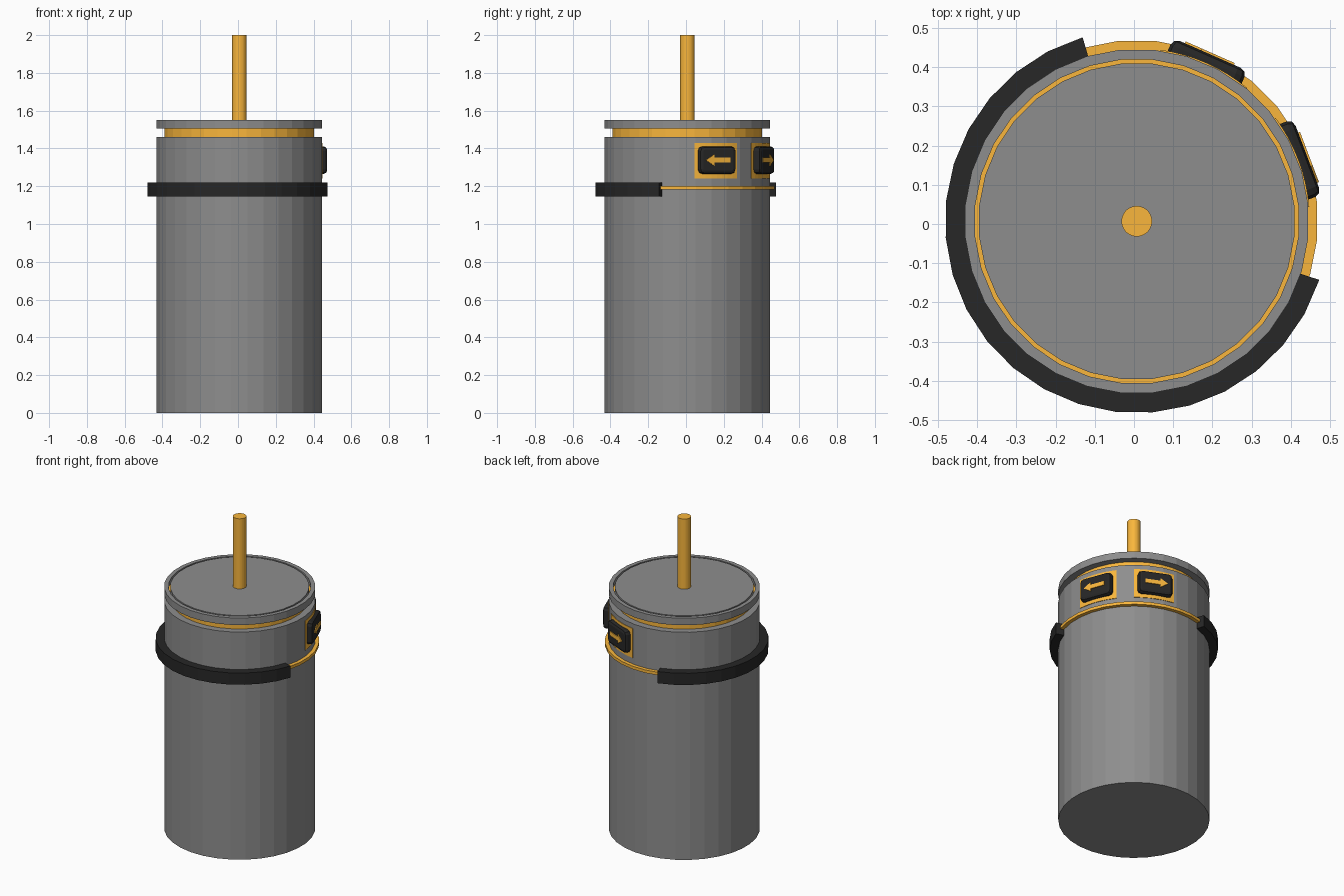
import bpy, bmesh
from math import sin, cos, radians, pi
from mathutils import Matrix, Vector

if "Cube" in bpy.data.objects:
    bpy.data.objects.remove(bpy.data.objects["Cube"])

CX = CY = 0.007   # axis of the canister
SIDES = 32


def material(name, rgb):
    m = bpy.data.materials.new(name)
    m.diffuse_color = (*rgb, 1)
    m.use_nodes = True
    m.node_tree.nodes["Principled BSDF"].inputs["Base Color"].default_value = m.diffuse_color
    return m


GREY = material("dark_grey", (0.27, 0.27, 0.27))
GOLD = material("gold", (0.95, 0.47, 0.045))
BLACK = material("black", (0.02, 0.02, 0.02))


def finish(name, bm, mat, matrix=None):
    bmesh.ops.recalc_face_normals(bm, faces=bm.faces)
    me = bpy.data.meshes.new(name)
    bm.to_mesh(me)
    bm.free()
    ob = bpy.data.objects.new(name, me)
    bpy.context.collection.objects.link(ob)
    ob.matrix_world = Matrix.Translation((CX, CY, 0)) @ (matrix or Matrix())
    me.materials.append(mat)
    return ob


def sweep(name, section, a0, a1, n, mat):
    """Closed (radius, z) section swept around the axis from a0 to a1 degrees."""
    bm = bmesh.new()
    full = abs(a1 - a0 - 360) < 1e-6
    rings = []
    for i in range(n if full else n + 1):
        a = radians(a0 + (a1 - a0) * i / n)
        rings.append([bm.verts.new((r * cos(a), r * sin(a), z)) for r, z in section])
    k = len(section)
    for i in range(n):
        p, q = rings[i], rings[(i + 1) % len(rings)]
        for j in range(k):
            bm.faces.new((p[j], q[j], q[(j + 1) % k], p[(j + 1) % k]))
    if not full:
        bm.faces.new(rings[0])
        bm.faces.new(rings[-1])
    return finish(name, bm, mat)


def cylinder(name, r, z0, z1, mat):
    bm = bmesh.new()
    bmesh.ops.create_cone(bm, cap_ends=True, segments=SIDES, radius1=r, radius2=r,
                          depth=z1 - z0,
                          matrix=Matrix.Translation((0, 0, (z0 + z1) / 2))
                          @ Matrix.Rotation(pi / SIDES, 4, 'Z'))
    return finish(name, bm, mat)


def rect(r0, r1, z0, z1):
    return [(r0, z0), (r1, z0), (r1, z1), (r0, z1)]


# Main canister, neck and shaft
R = 0.4395
cylinder("body", R, 0, 1.46, GREY)
cylinder("neck", 0.397, 1.455, 1.51, GOLD)
cylinder("shaft", 0.039, 1.54, 2.0, GOLD)

# Lid: base, inner disc and outer rim around a narrow gold-floored groove
H = 180 / SIDES
cylinder("lid_base", R, 1.505, 1.52, GREY)
cylinder("lid_disc", 0.404, 1.52, 1.55, GREY)
sweep("lid_rim", rect(0.414, R, 1.52, 1.55), H, 360 + H, SIDES, GREY)
sweep("lid_groove_inlay", rect(0.402, 0.416, 1.518, 1.523), H, 360 + H, SIDES, GOLD)

# Open strap and the gold hoop it covers
sweep("strap", rect(0.435, 0.489, 1.145, 1.22), 106.4, 342.2, 21, BLACK)
sweep("hoop", rect(0.432, 0.4625, 1.183, 1.202), H, 360 + H, SIDES, GOLD)


def button(side, angle, point):
    """Plate, rounded key and arrow; local x is outward, y is along the wall."""
    sweep(side + "_button_plate", rect(0.42, 0.4415, 1.242, 1.43),
          angle - 15.9, angle + 15.9, 8, GOLD)
    frame = Matrix.Rotation(radians(angle), 4, 'Z') @ Matrix.Translation((0, 0, 1.338))

    bm = bmesh.new()
    bmesh.ops.create_cube(bm, size=1, matrix=Matrix.Translation((0.432, 0, 0))
                          @ Matrix.Diagonal((0.066, 0.206, 0.146, 1)))
    corners = [e for e in bm.edges if abs(e.verts[0].co.x - e.verts[1].co.x) > 0.01]
    bmesh.ops.bevel(bm, geom=corners, offset=0.024, segments=2, profile=0.5, affect='EDGES')
    front = [e for e in bm.edges if all(v.co.x > 0.46 for v in e.verts)]
    bmesh.ops.bevel(bm, geom=front, offset=0.018, segments=2, profile=0.5, affect='EDGES')
    finish(side + "_button_key", bm, BLACK, frame)

    outline = [(0.071, 0), (0.025, 0.03), (0.025, 0.013), (-0.066, 0.013),
               (-0.066, -0.013), (0.025, -0.013), (0.025, -0.03)]
    bm = bmesh.new()
    face = bm.faces.new([bm.verts.new((0.46, y * point, z)) for y, z in outline])
    ext = bmesh.ops.extrude_face_region(bm, geom=[face], use_keep_orig=True)
    bmesh.ops.translate(bm, vec=Vector((0.010, 0, 0)),
                        verts=[g for g in ext["geom"] if isinstance(g, bmesh.types.BMVert)])
    finish(side + "_button_arrow", bm, GOLD, frame)


# Two buttons with arrows pointing away from each other
button("right", 20.7, -1)
button("back", 66.2, 1)
